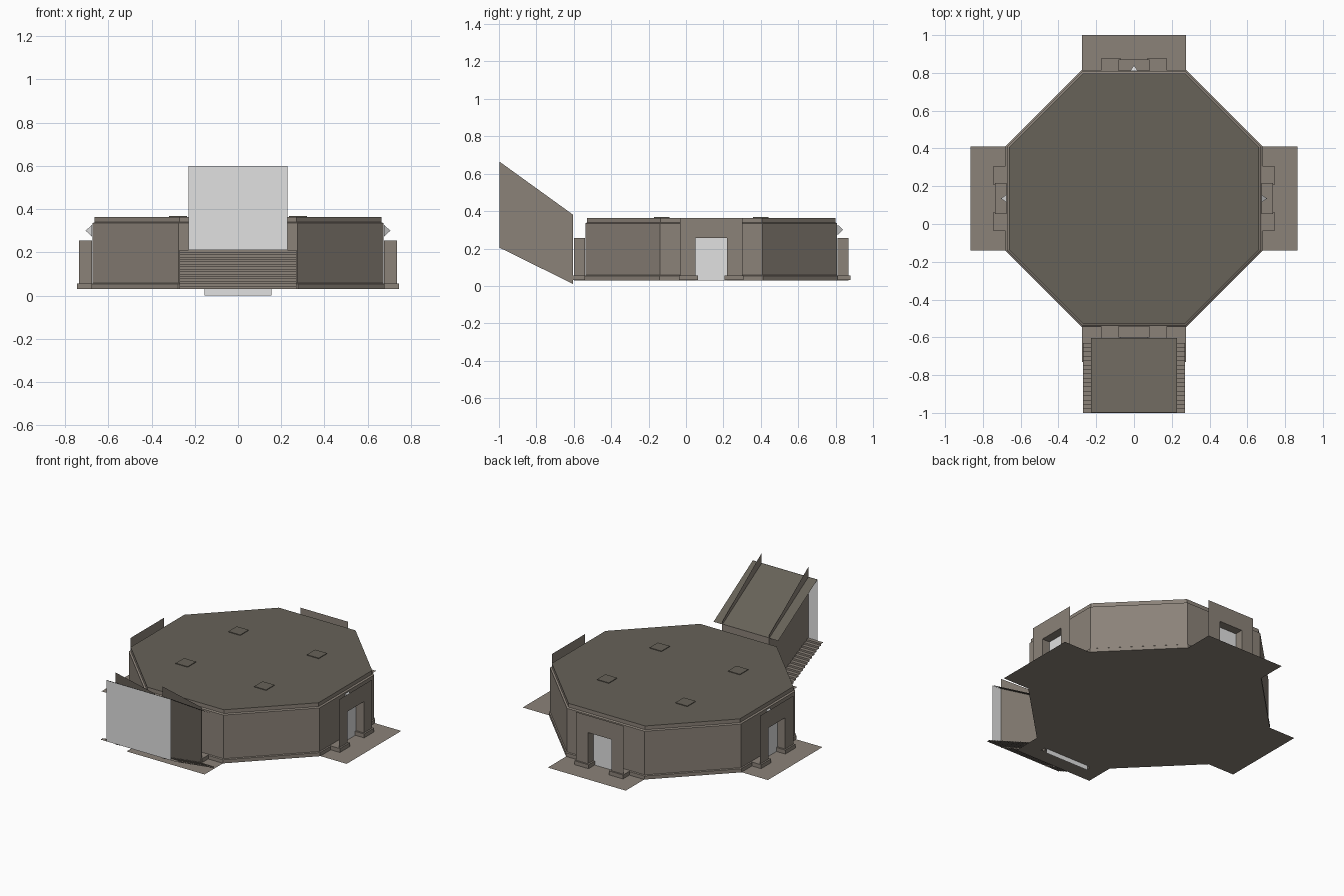
import bpy, bmesh, math

if "Cube" in bpy.data.objects:
    bpy.data.objects.remove(bpy.data.objects["Cube"])

CY = 0.135           # centre of the octagon in y
R = 0.675            # distance from centre to the wall faces
H = 0.275            # half length of an octagon side


def material(name, rgb):
    m = bpy.data.materials.new(name)
    m.diffuse_color = (*rgb, 1)
    m.use_nodes = True
    m.node_tree.nodes["Principled BSDF"].inputs["Base Color"].default_value = m.diffuse_color
    return m


WALL = material("warm grey", (0.26, 0.225, 0.19))
ROOF = material("dark olive grey", (0.135, 0.122, 0.098))
LIGHT = material("light grey", (0.75, 0.75, 0.75))


def make(name, verts, faces, mat, fix=False):
    me = bpy.data.meshes.new(name)
    me.from_pydata(verts, [], faces)
    me.materials.append(mat)
    if fix:
        bm = bmesh.new()
        bm.from_mesh(me)
        bmesh.ops.recalc_face_normals(bm, faces=bm.faces)
        bm.to_mesh(me)
        bm.free()
    ob = bpy.data.objects.new(name, me)
    bpy.context.collection.objects.link(ob)
    return ob


def poly(name, verts, mat):
    return make(name, verts, [tuple(range(len(verts)))], mat)


def octagon(r, z):
    h = H * r / R
    pts = [(r, -h), (r, h), (h, r), (-h, r), (-r, h), (-r, -h), (-h, -r), (h, -r)]
    return [(x, CY + y, z) for x, y in pts]


# octagonal shell: skirting, wall, chamfered parapet
rings = [(R + .004, .03), (R + .004, .053), (R - .002, .057), (R - .002, .335),
         (R - .012, .34), (R - .012, .364)]
verts, faces = [], []
for r, z in rings:
    verts += octagon(r, z)
for k in range(len(rings) - 1):
    for i in range(8):
        j = (i + 1) % 8
        faces.append((k*8 + i, k*8 + j, k*8 + 8 + j, k*8 + 8 + i))
faces += [tuple(range(7, -1, -1)), tuple(range(len(verts) - 8, len(verts)))]
shell = make("octagon_shell", verts, faces, WALL, True)
shell.data.materials.append(ROOF)
for p in shell.data.polygons:
    if p.normal.z > .9 and p.center.z > .36:
        p.material_index = 1

# four raised roof hatches
for sx in (-1, 1):
    for sy in (-1, 1):
        x, y, s = sx * .277, CY + sy * .265, .042
        v = [(x + a*s, y + b*s, z) for z in (.362, .368)
             for a, b in ((-1, -1), (1, -1), (1, 1), (-1, 1))]
        f = [(i, (i + 1) % 4, 4 + (i + 1) % 4, 4 + i) for i in range(4)] + [(4, 5, 6, 7)]
        make("roof_hatch", v, f, ROOF)

# entrances on four sides, built in (across, outward, up) coordinates
U, OUT, DH, PW = .083, .06, .255, .167
for side, angle in (("right", 0), ("back", 90), ("left", 180), ("front", 270)):
    c, s = round(math.cos(math.radians(angle))), round(math.sin(math.radians(angle)))

    def w(u, o, z):
        return ((R + o)*c - u*s, CY + (R + o)*s + u*c, z)

    # flat ground apron
    poly(side + "_apron", [w(-H, 0, .03), w(-H, .19, .03), w(H, .19, .03), w(H, 0, .03)], WALL)
    # free-standing front panel with a door opening
    poly(side + "_door_panel", [w(*p) for p in (
        (-PW, OUT, .03), (-U, OUT, .03), (-U, OUT, DH), (U, OUT, DH), (U, OUT, .03),
        (PW, OUT, .03), (PW, OUT, .364), (-PW, OUT, .364))], WALL)
    # reveal joining the panel to the wall
    v = [w(u, o, z) for o in (0, OUT) for u, z in ((-U, .03), (-U, DH), (U, DH), (U, .03))]
    make(side + "_door_reveal", v, [(i, i + 1, i + 5, i + 4) for i in range(3)], WALL)
    # light door leaf
    poly(side + "_door", [w(-U, .006, .03), w(U, .006, .03), w(U, .006, DH), w(-U, .006, DH)], LIGHT)
    # low feet either side of the opening
    for sg in (-1, 1):
        v = [w(sg*u, o, z) for z in (.031, .056)
             for u, o in ((.072, 0), (.172, 0), (.172, .07), (.072, .07))]
        f = [(i, (i + 1) % 4, 4 + (i + 1) % 4, 4 + i) for i in range(4)] + [(3, 2, 1, 0), (4, 5, 6, 7)]
        make(side + "_door_foot", v, f, WALL, True)
    # small lamp above the door
    if side != "front":
        v = [w(.02*a, 0, .3 + .028*b) for a, b in ((-1, -1), (1, -1), (1, 1), (-1, 1))]
        v.append(w(0, .03, .3))
        make(side + "_lamp", v, [(i, (i + 1) % 4, 4) for i in range(4)], LIGHT)

# rising stair tunnel at the front
Y0, Y1 = -.603, -.998
for sg, name in ((-1, "left"), (1, "right")):
    x = sg * .165
    poly(name + "_tunnel_wall", [(x, Y1, .205), (x, Y0, .01), (x, Y0, .38), (x, Y1, .665)], WALL)
poly("tunnel_roof", [(-.228, Y0, .36), (-.228, Y1, .6), (.228, Y1, .6), (.228, Y0, .36)], ROOF)
poly("tunnel_end", [(-.228, -1, .21), (.228, -1, .21), (.228, -1, .6), (-.228, -1, .6)], LIGHT)
poly("tunnel_inner_door", [(-.155, Y0, 0), (.155, Y0, 0), (.155, Y0, .36), (-.155, Y0, .36)], LIGHT)

# zigzag steps, wider than the tunnel
N = 16
path = []
for i in range(N):
    y = -.63 - .37 * i / N
    path += [(y, .031 + .179 * i / N), (y, .031 + .179 * (i + 1) / N)]
path.append((-1, .21))
v = [(x, y, z) for y, z in path for x in (-.27, .27)]
make("stairs", v, [(2*i, 2*i + 1, 2*i + 3, 2*i + 2) for i in range(len(path) - 1)], WALL)
